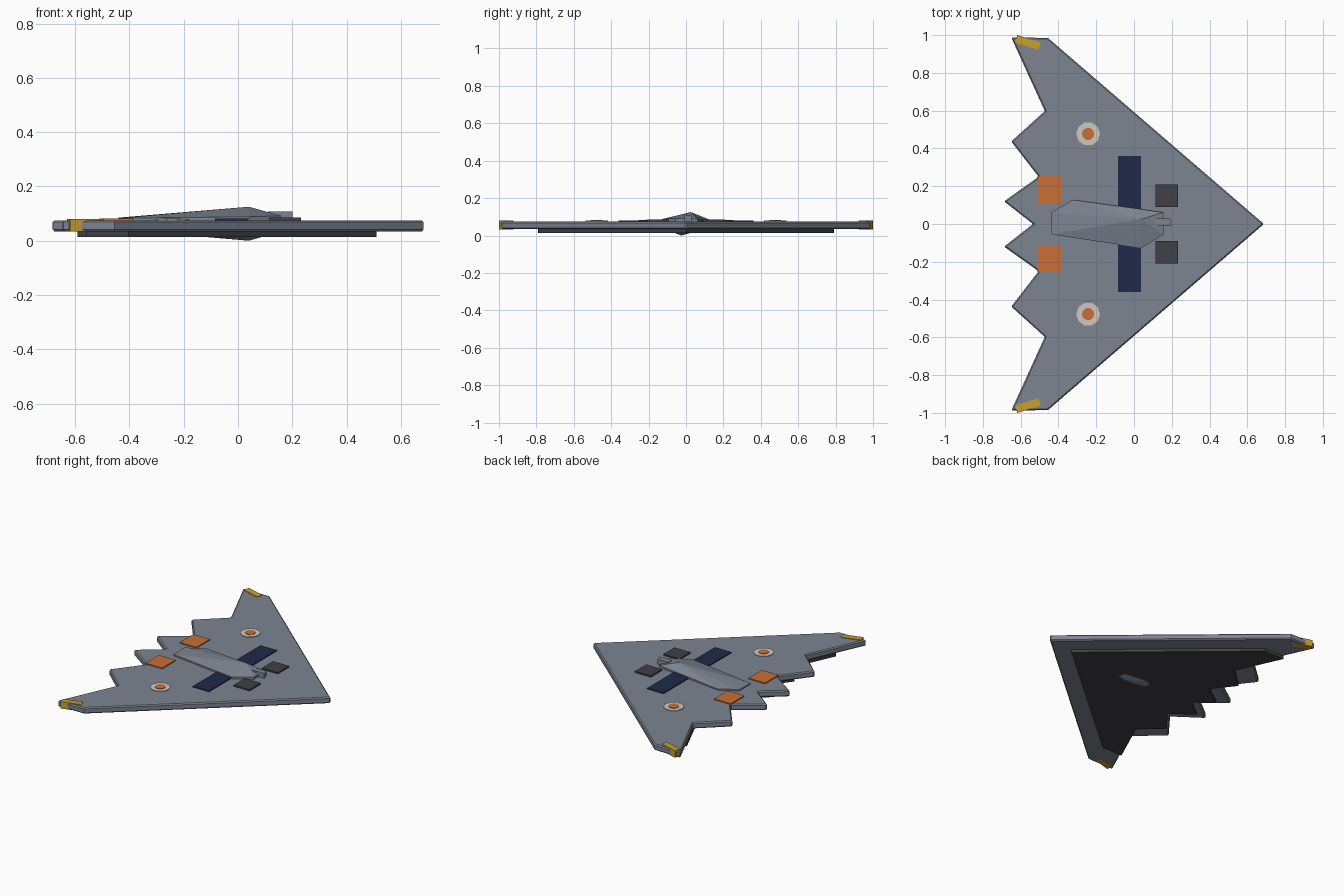
import bpy, bmesh, math

if "Cube" in bpy.data.objects:
    bpy.data.objects.remove(bpy.data.objects["Cube"])

def mat(name, r, g, b):
    m = bpy.data.materials.new(name)
    m.diffuse_color = (r, g, b, 1)
    m.use_nodes = True
    m.node_tree.nodes["Principled BSDF"].inputs["Base Color"].default_value = m.diffuse_color
    return m

GREY = mat("slate_grey", 0.205, 0.235, 0.285)
DARK = mat("charcoal", 0.050, 0.050, 0.064)
NAVY = mat("navy_blue", 0.014, 0.023, 0.068)
ORANGE = mat("orange", 0.58, 0.162, 0.04)
CREAM = mat("cream", 0.62, 0.59, 0.52)
YELLOW = mat("yellow", 0.58, 0.35, 0.03)

def finish(name, bm, material):
    bmesh.ops.recalc_face_normals(bm, faces=bm.faces)
    me = bpy.data.meshes.new(name)
    bm.to_mesh(me)
    bm.free()
    me.materials.append(material)
    ob = bpy.data.objects.new(name, me)
    bpy.context.collection.objects.link(ob)
    return ob

def prism(name, outline, z0, z1, material):
    bm = bmesh.new()
    f = bm.faces.new([bm.verts.new((x, y, z0)) for x, y in outline])
    ext = bmesh.ops.extrude_face_region(bm, geom=[f])
    top = [v for v in ext["geom"] if isinstance(v, bmesh.types.BMVert)]
    bmesh.ops.translate(bm, verts=top, vec=(0, 0, z1 - z0))
    return finish(name, bm, material)

def plate(name, cx, cy, sx, sy, z0, z1, material, angle=0):
    c, s = math.cos(angle), math.sin(angle)
    corners = [(-sx/2, -sy/2), (sx/2, -sy/2), (sx/2, sy/2), (-sx/2, sy/2)]
    return prism(name, [(cx + c*x - s*y, cy + s*x + c*y) for x, y in corners], z0, z1, material)

def disc(name, cx, cy, r, z0, z1, material, n=10):
    pts = [(cx + r*math.cos(2*math.pi*i/n), cy + r*math.sin(2*math.pi*i/n)) for i in range(n)]
    return prism(name, pts, z0, z1, material)

# Flying wing with saw-tooth trailing edge
half = [(0.688, 0), (-0.455, 0.985), (-0.65, 0.988), (-0.472, 0.598), (-0.65, 0.437),
        (-0.505, 0.25), (-0.688, 0.12), (-0.535, 0)]
outline = half + [(x, -y) for x, y in reversed(half[1:-1])]
wing = prism("wing", outline, 0.034, 0.075, GREY)
bev = wing.modifiers.new("edge_bevel", "BEVEL")
bev.width = 0.007
bev.segments = 1
bev.limit_method = 'ANGLE'
bev.angle_limit = math.radians(80)

# Dark belly plate, a smaller copy of the wing outline
prism("belly_plate", [(0.8*x - 0.04, 0.8*y) for x, y in outline], 0.014, 0.036, DARK)

# Faceted skewed fuselage, its keel just showing through the belly
rim = [(-0.44, 0.06, 0.085), (-0.325, 0.128, 0.084), (0.155, 0.062, 0.088),
       (0.158, -0.055, 0.092), (0.04, -0.127, 0.088), (-0.44, -0.055, 0.083)]
bm = bmesh.new()
for x, y, z in rim:
    bm.verts.new((x, y, z))
    bm.verts.new((x, y, 0.126 - z))
bm.verts.new((0.04, 0.025, 0.125))
bm.verts.new((0.04, -0.025, 0.0))
bmesh.ops.convex_hull(bm, input=bm.verts)
finish("fuselage", bm, GREY)

# Small nose block ahead of the fuselage
prism("nose_block", [(0.11, -0.008), (0.2, -0.008), (0.19, 0.03), (0.11, 0.03)], 0.07, 0.108, GREY)

# Navy band across the centre
plate("centre_band", -0.024, 0, 0.122, 0.72, 0.073, 0.081, NAVY)

# Paired parts on both sides
for side, s in (("left", 1), ("right", -1)):
    plate(f"intake_{side}", 0.173, s*0.15, 0.118, 0.118, 0.072, 0.085, DARK)
    plate(f"exhaust_panel_{side}", -0.448, s*0.182, 0.124, 0.142, 0.073, 0.082, ORANGE)
    disc(f"roundel_ring_{side}", -0.243, s*0.477, 0.063, 0.073, 0.079, CREAM)
    disc(f"roundel_centre_{side}", -0.243, s*0.477, 0.033, 0.075, 0.082, ORANGE)
    plate(f"wingtip_marker_{side}", -0.562, s*0.961, 0.13, 0.042, 0.033, 0.079, YELLOW,
          angle=-s*math.radians(17))
